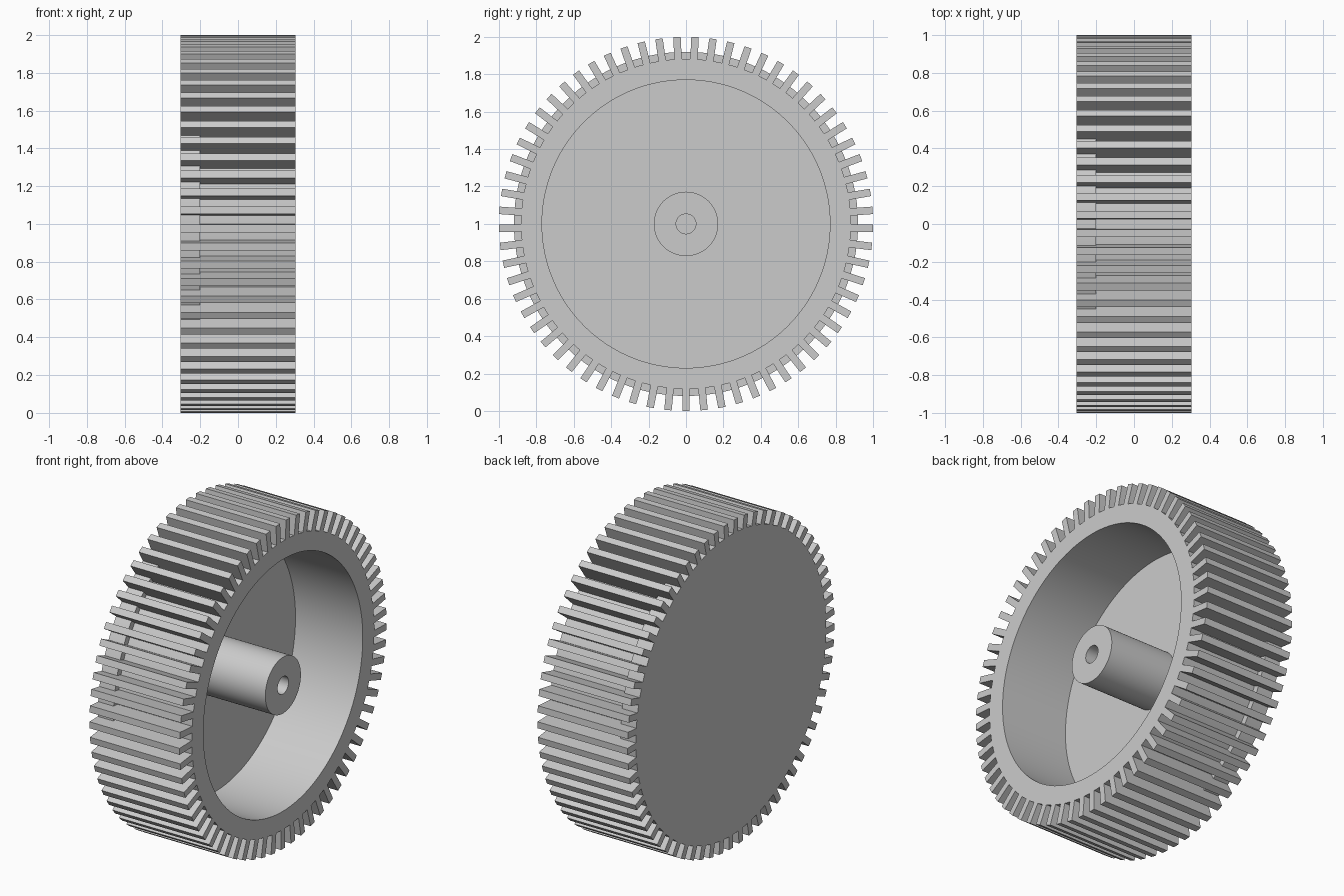
import bpy, bmesh, math
from mathutils import Matrix, Vector

cube = bpy.data.objects.get("Cube")
if cube:
    bpy.data.objects.remove(cube, do_unlink=True)

TEETH = 65
HALF = 0.305                      # half width of the wheel along x
STEP_X, FLOOR_X = -0.2, -0.15     # end of the back flange, floor of the recess
TIP, ROOT, FLANGE = 1.0, 0.882, 0.92
RECESS, HUB, BORE = 0.77, 0.172, 0.053
TOOTH_WIDTH = 0.04
CENTRE = Vector((0, 0, 1))

grey = bpy.data.materials.new("plain grey")
grey.use_nodes = True
colour = (0.6, 0.6, 0.6, 1)
grey.diffuse_color = colour
grey.node_tree.nodes["Principled BSDF"].inputs["Base Color"].default_value = colour


def add_object(name, bm):
    bmesh.ops.recalc_face_normals(bm, faces=bm.faces)
    mesh = bpy.data.meshes.new(name)
    bm.to_mesh(mesh)
    bm.free()
    mesh.materials.append(grey)
    obj = bpy.data.objects.new(name, mesh)
    obj.location = CENTRE
    bpy.context.collection.objects.link(obj)
    return obj


# Wheel body: flange, rim, recess, hub and blind bore turned from one profile
profile = [(-HALF, 0), (-HALF, FLANGE), (STEP_X, FLANGE), (STEP_X, ROOT),
           (HALF, ROOT), (HALF, RECESS), (FLOOR_X, RECESS), (FLOOR_X, HUB),
           (HALF, HUB), (HALF, BORE), (STEP_X, BORE), (STEP_X, 0)]
bm = bmesh.new()
verts = [bm.verts.new((x, 0, r)) for x, r in profile]
edges = [bm.edges.new(pair) for pair in zip(verts, verts[1:])]
bmesh.ops.spin(bm, geom=verts + edges, cent=(0, 0, 0), axis=(1, 0, 0),
               angle=math.tau, steps=TEETH * 2, use_merge=True)
bmesh.ops.remove_doubles(bm, verts=bm.verts, dist=0.0001)
body = add_object("wheel_body", bm)

# Teeth: L-shaped bars that sit on the rim and step over the back flange
sink = 0.002
tooth = [(-HALF, FLANGE - sink), (STEP_X, FLANGE - sink), (STEP_X, ROOT - sink),
         (HALF, ROOT - sink), (HALF, TIP), (-HALF, TIP)]
bm = bmesh.new()
for i in range(TEETH):
    turn = Matrix.Rotation(math.pi + i * math.tau / TEETH, 3, 'X')
    sides = [[bm.verts.new(turn @ Vector((x, s * TOOTH_WIDTH / 2, r))) for x, r in tooth]
             for s in (-1, 1)]
    for side in sides:
        bm.faces.new(side)
    for k in range(len(tooth)):
        a, b = k, (k + 1) % len(tooth)
        bm.faces.new((sides[0][a], sides[0][b], sides[1][b], sides[1][a]))
add_object("gear_teeth", bm)

# Smooth the turned surfaces, keeping the rims sharp
bpy.ops.object.select_all(action='DESELECT')
body.select_set(True)
bpy.context.view_layer.objects.active = body
bpy.ops.object.shade_smooth_by_angle(angle=math.radians(30))
